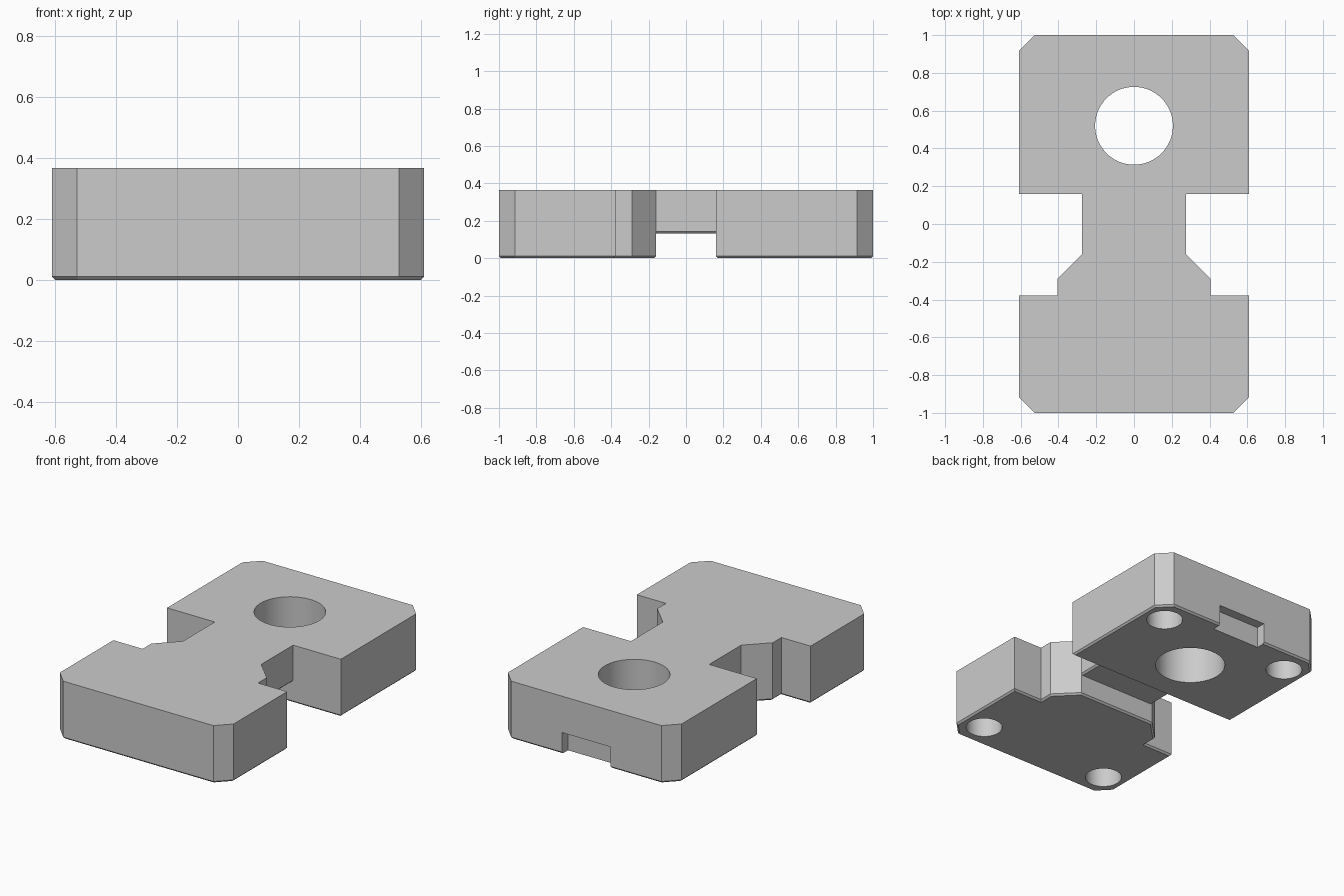
import bpy, bmesh
from mathutils import Matrix

cube = bpy.data.objects.get("Cube")
if cube:
    bpy.data.objects.remove(cube, do_unlink=True)

TOP = 0.366      # overall height
SLOT = 0.16      # half width of the underside slot
SLOT_Z = 0.132   # underside of the bridge
EDGE = 0.011     # chamfer round the bottom edges

grey = bpy.data.materials.new("plain grey")
grey.use_nodes = True
color = (0.6, 0.6, 0.6, 1)
grey.diffuse_color = color
grey.node_tree.nodes["Principled BSDF"].inputs["Base Color"].default_value = color


def finish(name, bm):
    bmesh.ops.recalc_face_normals(bm, faces=bm.faces)
    mesh = bpy.data.meshes.new(name)
    bm.to_mesh(mesh)
    bm.free()
    mesh.materials.append(grey)
    obj = bpy.data.objects.new(name, mesh)
    bpy.context.collection.objects.link(obj)
    return obj


def prism(name, half, z0, z1, chamfer=0.0):
    """Extrude a right-hand half outline, mirrored across x = 0."""
    outline = half + [(-x, y) for x, y in reversed(half)]
    bm = bmesh.new()
    base = bm.faces.new([bm.verts.new((x, y, z0)) for x, y in outline])
    bottom = list(base.edges)
    new = bmesh.ops.extrude_face_region(bm, geom=[base], use_keep_orig=True)["geom"]
    bmesh.ops.translate(bm, vec=(0, 0, z1 - z0),
                        verts=[v for v in new if isinstance(v, bmesh.types.BMVert)])
    bmesh.ops.recalc_face_normals(bm, faces=bm.faces)
    if chamfer:
        bmesh.ops.bevel(bm, geom=bottom, offset=chamfer, segments=1, affect='EDGES')
    return finish(name, bm)


def cylinder(name, x, y, radius, z0, z1):
    bm = bmesh.new()
    bmesh.ops.create_cone(bm, cap_ends=True, segments=64, radius1=radius, radius2=radius,
                          depth=z1 - z0, matrix=Matrix.Translation((x, y, (z0 + z1) / 2)))
    return finish(name, bm)


def combine(target, other, operation):
    mod = target.modifiers.new(operation.title(), 'BOOLEAN')
    mod.operation = operation
    mod.solver = 'EXACT'
    mod.object = other
    bpy.context.view_layer.objects.active = target
    bpy.ops.object.modifier_apply(modifier=mod.name)
    bpy.data.objects.remove(other, do_unlink=True)


# Back block, front block with flared neck, and the raised bridge between them
body = prism("mounting_block", [(0.61, SLOT), (0.61, 0.915), (0.527, 1)], 0, TOP, EDGE)
front = prism("front_block", [(0.527, -1), (0.61, -0.915), (0.61, -0.378), (0.405, -0.378),
                              (0.405, -0.29), (0.275, -SLOT)], 0, TOP, EDGE)
bridge = prism("bridge", [(0.275, -SLOT - 0.05), (0.275, SLOT + 0.05)], SLOT_Z, TOP, EDGE)
combine(body, bridge, 'UNION')
combine(body, front, 'UNION')

# Through hole in the back block
combine(body, cylinder("through_hole", 0, 0.52, 0.206, -0.1, TOP + 0.1), 'DIFFERENCE')

# Blind round pockets under the four corners
for sx in (-1, 1):
    for sy in (-1, 1):
        combine(body, cylinder("pocket", sx * 0.463, sy * 0.835, 0.107, -0.1, 0.18), 'DIFFERENCE')

# Shallow notch low on the back face
combine(body, prism("notch", [(0.17, 0.94), (0.17, 1.1)], -0.1, 0.135), 'DIFFERENCE')

# Smooth hole walls, crisp edges
bpy.ops.object.select_all(action='DESELECT')
body.select_set(True)
bpy.context.view_layer.objects.active = body
bpy.ops.object.shade_smooth_by_angle(angle=0.5)
